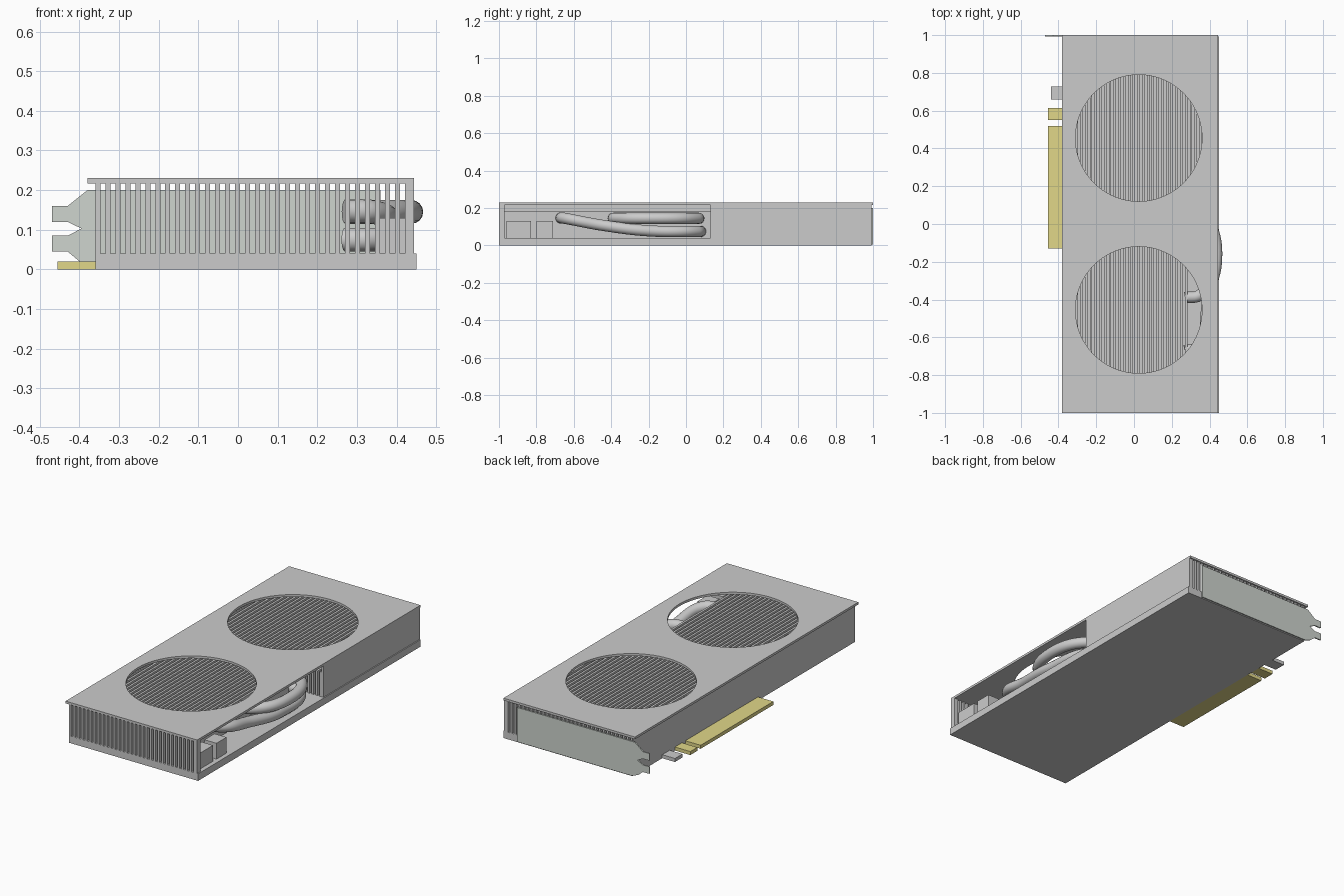
import bpy, bmesh, math
from mathutils import Matrix, Vector

if "Cube" in bpy.data.objects:
    bpy.data.objects.remove(bpy.data.objects["Cube"])


def material(name, rgb):
    m = bpy.data.materials.new(name)
    m.diffuse_color = (*rgb, 1)
    m.use_nodes = True
    m.node_tree.nodes["Principled BSDF"].inputs["Base Color"].default_value = m.diffuse_color
    return m


def boxes(name, spans, mat=None):
    """One object made of axis-aligned boxes (x0, x1, y0, y1, z0, z1)."""
    bm = bmesh.new()
    for x0, x1, y0, y1, z0, z1 in spans:
        centre = Vector((x0 + x1, y0 + y1, z0 + z1)) / 2
        size = Matrix.Diagonal((x1 - x0, y1 - y0, z1 - z0, 1))
        bmesh.ops.create_cube(bm, size=1, matrix=Matrix.Translation(centre) @ size)
    me = bpy.data.meshes.new(name)
    bm.to_mesh(me)
    bm.free()
    ob = bpy.data.objects.new(name, me)
    bpy.context.collection.objects.link(ob)
    if mat:
        me.materials.append(mat)
    return ob


def to_mesh(ob):
    bpy.ops.object.select_all(action='DESELECT')
    ob.select_set(True)
    bpy.context.view_layer.objects.active = ob
    bpy.ops.object.convert(target='MESH')
    return bpy.context.object


def plate(name, outlines, thickness, matrix, mat=None):
    """Flat plate from closed outlines; inner outlines become holes."""
    cu = bpy.data.curves.new(name, 'CURVE')
    cu.dimensions = '2D'
    cu.fill_mode = 'BOTH'
    cu.extrude = thickness / 2
    for pts in outlines:
        sp = cu.splines.new('POLY')
        sp.points.add(len(pts) - 1)
        for p, (x, y) in zip(sp.points, pts):
            p.co = (x, y, 0, 1)
        sp.use_cyclic_u = True
        sp.use_smooth = False
    if mat:
        cu.materials.append(mat)
    ob = bpy.data.objects.new(name, cu)
    bpy.context.collection.objects.link(ob)
    ob.matrix_world = matrix
    return to_mesh(ob)


def pipe(name, points, radius):
    cu = bpy.data.curves.new(name, 'CURVE')
    cu.dimensions = '3D'
    cu.bevel_depth = radius
    cu.bevel_resolution = 6
    cu.use_fill_caps = True
    sp = cu.splines.new('BEZIER')
    sp.resolution_u = 14
    sp.bezier_points.add(len(points) - 1)
    for bp, co in zip(sp.bezier_points, points):
        bp.co = co
        bp.handle_left_type = bp.handle_right_type = 'AUTO'
    ob = bpy.data.objects.new(name, cu)
    bpy.context.collection.objects.link(ob)
    ob = to_mesh(ob)
    bpy.ops.object.shade_smooth_by_angle(angle=math.radians(40))


gold = material("gold", (0.75, 0.68, 0.25))
steel = material("bracket_steel", (0.62, 0.66, 0.62))

# Base board and shroud walls (right wall leaves the pipe opening free)
boxes("base_board", [(-0.36, 0.45, -1, 0.993, 0, 0.04)])
boxes("shroud_walls", [(-0.36, -0.348, -1, 0.993, 0.04, 0.218),
                       (0.432, 0.444, 0.13, 0.993, 0.04, 0.218),
                       (0.432, 0.444, -1, -0.97, 0.04, 0.218)])

# Top plate with two fan openings
circles = [[(0.025 + 0.335 * math.cos(a * math.tau / 72),
             cy + 0.335 * math.sin(a * math.tau / 72)) for a in range(72)]
           for cy in (-0.455, 0.455)]
rect = [(-0.38, -1), (0.444, -1), (0.444, 1), (-0.38, 1)]
plate("top_plate", [rect] + circles, 0.013, Matrix.Translation((0, 0, 0.2235)))

# Vent bars at both ends and the long cooling fins between them
bars, fins = [], []
for i in range(32):
    x = -0.36 + 0.0252 * i
    x1 = x + 0.0126
    bars += [(x, x1, -1, -0.97, 0.04, 0.218), (x, x1, 0.965, 0.993, 0.04, 0.218)]
    fins.append((x, x1, -0.97 if x < 0.28 else 0.13, 0.965, 0.04, 0.18))
boxes("vent_bars", bars)
boxes("cooling_fins", fins)

# Heat pipes bulging out of the side opening
pipe("upper_heat_pipe", [(0.27, -0.39, 0.145), (0.35, -0.375, 0.145),
                         (0.437, -0.18, 0.145), (0.35, 0.055, 0.145),
                         (0.27, 0.07, 0.145)], 0.03)
pipe("lower_heat_pipe", [(0.27, -0.67, 0.147), (0.34, -0.65, 0.145),
                         (0.385, -0.45, 0.108), (0.41, -0.2, 0.078),
                         (0.35, 0.055, 0.075), (0.27, 0.08, 0.075)], 0.03)

# Power sockets
boxes("power_sockets", [(0.35, 0.425, -0.96, -0.83, 0.04, 0.13),
                        (0.35, 0.425, -0.80, -0.71, 0.04, 0.13)])

# Edge connector and retaining hook
boxes("edge_connector", [(-0.456, -0.36, -0.13, 0.52, 0, 0.02),
                         (-0.456, -0.36, 0.55, 0.613, 0, 0.02)], gold)
boxes("retaining_hook", [(-0.44, -0.36, 0.66, 0.727, 0, 0.02)])

# Mounting bracket with two tabs, standing upright at the back
outline = [(0.36, 0.005), (0.36, 0.2), (-0.38, 0.2), (-0.43, 0.16), (-0.47, 0.16),
           (-0.47, 0.12), (-0.43, 0.12), (-0.395, 0.103), (-0.43, 0.085),
           (-0.47, 0.085), (-0.47, 0.045), (-0.43, 0.045), (-0.4, 0.02), (-0.36, 0.005)]
plate("mounting_bracket", [outline], 0.007,
      Matrix.Translation((0, 0.9965, 0)) @ Matrix.Rotation(math.pi / 2, 4, 'X'), steel)
